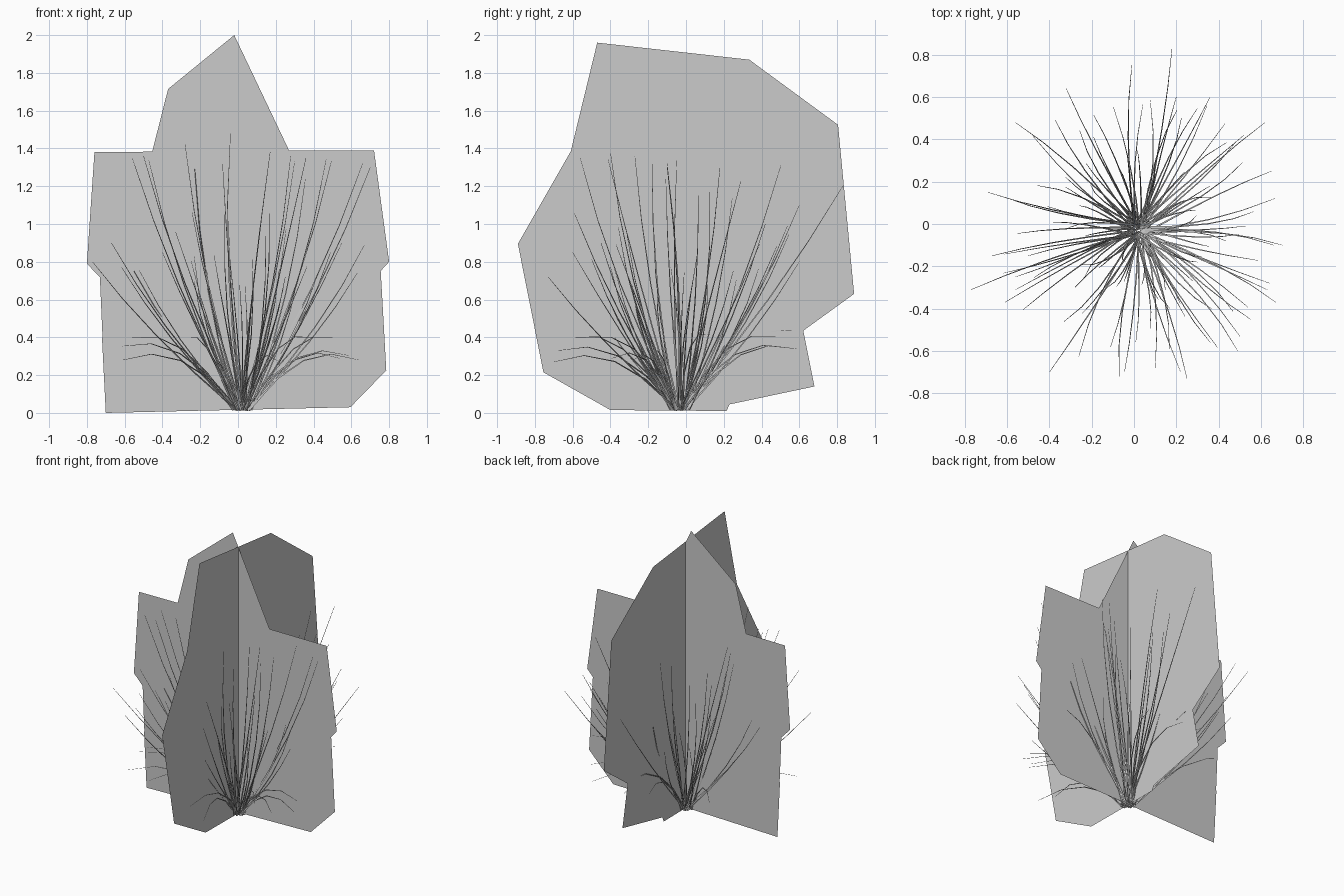
import bpy, bmesh, math, random
from mathutils import Vector

if "Cube" in bpy.data.objects:
    bpy.data.objects.remove(bpy.data.objects["Cube"])

random.seed(7)
CX, CY = 0.025, -0.03   # where the two cards cross and the stems root


def finish(bm, name):
    mesh = bpy.data.meshes.new(name)
    bm.to_mesh(mesh)
    bm.free()
    obj = bpy.data.objects.new(name, mesh)
    bpy.context.collection.objects.link(obj)
    return obj


def card(name, outline, place):
    bm = bmesh.new()
    bm.faces.new([bm.verts.new(place(u, z)) for u, z in outline])
    bmesh.ops.triangulate(bm, faces=bm.faces[:])
    return finish(bm, name)


# Foliage cards: two crossed flat cut-outs
card("foliage_card_front", [
    (-.70, 0), (-.72, .395), (-.50, .475), (-.80, .79), (-.76, 1.38),
    (-.455, 1.38), (-.37, 1.715), (-.02, 2.0), (.27, 1.39), (.72, 1.39),
    (.80, .80), (.53, .505), (.785, .225), (.595, .03)],
    lambda u, z: (u, CY, z))
card("foliage_card_side", [
    (-.40, .015), (-.755, .215), (-.615, .58), (-.89, .895), (-.61, 1.385),
    (-.565, 1.385), (-.47, 1.96), (.335, 1.87), (.805, 1.525), (.75, 1.385),
    (.815, 1.385), (.89, .63), (.60, .42), (.68, .14), (.23, .045), (.215, .01)],
    lambda u, z: (CX, u, z))


def stem(bm, tip, segments=4):
    """Thin three-sided tapered stalk from the root clump to its tip."""
    tip = Vector(tip)
    out = Vector((tip.x - CX, tip.y - CY, 0))
    radial = out.normalized()
    side = Vector((-radial.y, radial.x, 0))
    base = Vector((CX, CY, 0.015)) + radial * random.uniform(.005, .05) \
        + side * random.uniform(-.025, .025)
    arch = .13 if tip.z < .5 else 0          # low stems droop over
    bulge = 0 if tip.z < .5 else .04         # tall stems bend upward
    sway = random.uniform(-.03, .03)
    rings = []
    for i in range(segments + 1):
        s = i / segments
        k = 4 * s * (1 - s)
        p = base.lerp(tip, s) + radial * bulge * k + side * sway * k
        p.z += arch * k
        r = .0045 * (1 - s) + .0012
        up = (tip - base).normalized().cross(side)
        rings.append([bm.verts.new(p + r * (math.cos(a) * side + math.sin(a) * up))
                      for a in (0, 2 * math.pi / 3, 4 * math.pi / 3)])
    for a, b in zip(rings, rings[1:]):
        for j in range(3):
            k = (j + 1) % 3
            bm.faces.new((a[j], a[k], b[k], b[j]))
    bm.faces.new(rings[0][::-1])
    bm.faces.new(rings[-1])


# Main stems, placed by their tips
main_tips = [
    (-.56, -.25, 1.35), (-.28, -.30, 1.42), (-.04, -.18, 1.48), (.17, -.40, 1.38),
    (.36, -.56, 1.35), (.66, -.10, 1.32), (.70, -.10, 1.30), (-.50, -.15, 1.36),
    (.18, .83, 1.20), (.20, .60, 1.10), (.36, .18, 1.30), (.30, -.18, 1.33),
    (-.67, -.15, .90), (-.77, -.31, .80), (.55, -.45, .90), (.67, -.37, .89),
    (.49, -.60, .85), (.25, -.73, .72), (-.07, -.72, 1.05), (-.40, -.70, .85),
    (.62, .48, .88), (.36, .60, .80), (.52, .42, 1.0), (.65, .25, .75),
    (-.01, .75, .95), (-.32, .64, .90), (-.56, .48, 1.0), (-.69, .15, .85),
    (-.61, -.37, .28), (-.56, -.31, .40), (.50, -.53, .40), (.64, -.28, .28),
    (.10, -.68, .33), (.22, -.70, .27)]
bm = bmesh.new()
for tip in main_tips:
    stem(bm, tip)
finish(bm, "main_stems")

# Filler stems scattered all round in three height bands: chance, z, reach
bm = bmesh.new()
bands = [((1.05, 1.38), (.25, .60)), ((.65, 1.0), (.25, .68)), ((.28, .45), (.50, .68))]
count = 76
for i in range(count):
    zs, rs = random.choices(bands, (20, 62, 18))[0]
    a = 2 * math.pi * (i + random.random()) / count
    r = random.uniform(*rs)
    stem(bm, (CX + r * math.cos(a), CY + r * math.sin(a), random.uniform(*zs)))
finish(bm, "filler_stems")
